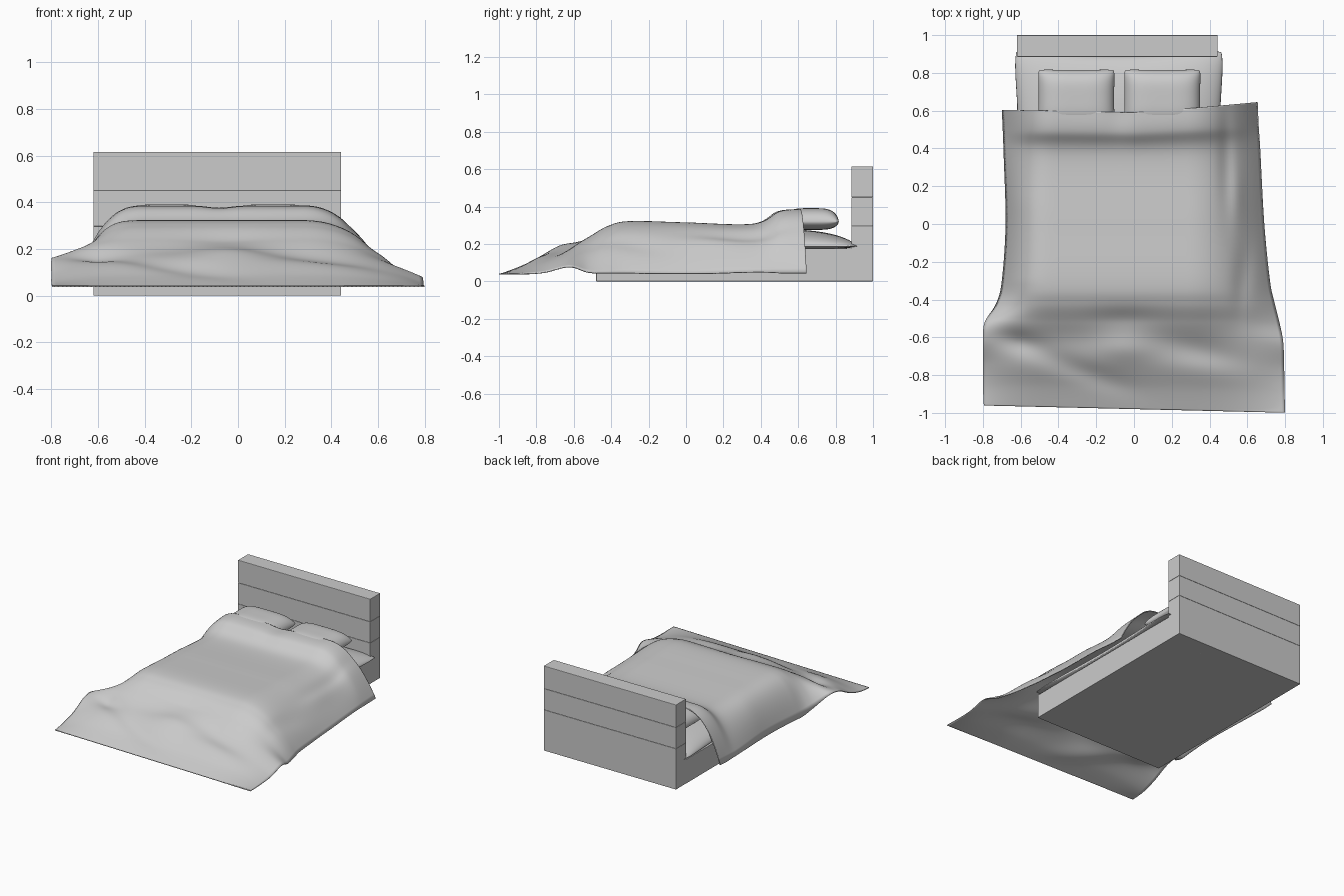
import bpy, bmesh, math

if "Cube" in bpy.data.objects:
    bpy.data.objects.remove(bpy.data.objects["Cube"])


def add_mesh(name, verts, faces, smooth=True):
    me = bpy.data.meshes.new(name)
    me.from_pydata(verts, [], faces)
    ob = bpy.data.objects.new(name, me)
    bpy.context.collection.objects.link(ob)
    bm = bmesh.new()
    bm.from_mesh(me)
    bmesh.ops.remove_doubles(bm, verts=bm.verts, dist=1e-5)
    bmesh.ops.recalc_face_normals(bm, faces=bm.faces)
    for f in bm.faces:
        f.smooth = smooth
    bm.to_mesh(me)
    bm.free()
    return ob


def box(name, x, y, z, bevel):
    v = [(a, b, c) for a in x for b in y for c in z]
    f = [(0, 1, 3, 2), (4, 6, 7, 5), (0, 4, 5, 1), (2, 3, 7, 6), (0, 2, 6, 4), (1, 5, 7, 3)]
    ob = add_mesh(name, v, f, False)
    m = ob.modifiers.new("bevel", 'BEVEL')
    m.width, m.segments = bevel, 2
    return ob


def grid_faces(nx, ny, start=0):
    return [(start + j * nx + i, start + j * nx + i + 1,
             start + (j + 1) * nx + i + 1, start + (j + 1) * nx + i)
            for j in range(ny - 1) for i in range(nx - 1)]


def cushion(name, cx, cy, rim, hx, hy, up, down, power, pinch):
    n, verts, faces = 41, [], []
    for h in (up, -down):
        faces += grid_faces(n, n, len(verts))
        for j in range(n):
            for i in range(n):
                u = math.sin(math.pi / 2 * (2 * i / (n - 1) - 1))
                v = math.sin(math.pi / 2 * (2 * j / (n - 1) - 1))
                puff = max(0, (1 - abs(u) ** power) * (1 - abs(v) ** power)) ** 0.55
                # pinched sides and rounded corners
                x = cx + hx * u * (1 - pinch * (1 - v * v) - 0.03 * abs(v) ** 12)
                y = cy + hy * v * (1 - pinch * (1 - u * u) - 0.03 * abs(u) ** 12)
                verts.append((x, y, rim + h * puff))
    return add_mesh(name, verts, faces)


# Bed base and three-board headboard
X = (-0.62, 0.442)
box("bed_base", X, (-0.48, 0.89), (0, 0.175), 0.002)
for k, z in enumerate([(0, 0.296), (0.296, 0.45), (0.45, 0.615)]):
    box(f"headboard_plank_{k + 1}", X, (0.885, 1.0), z, 0.003)

# Mattress and two pillows
cushion("mattress", -0.08, 0.22, 0.187, 0.56, 0.71, 0.095, 0.025, 4, 0.06)
for side, cx in (("left", -0.305), ("right", 0.15)):
    cushion("pillow_" + side, cx, 0.668, 0.318, 0.203, 0.15, 0.073, 0.043, 4, 0.015)

# Blanket stations: y, left x, right x, left z, middle z, right z
ST = [(0.61, -0.70, 0.655, 0.05, 0.386, 0.045),
      (0.50, -0.695, 0.66, 0.04, 0.374, 0.045),
      (0.36, -0.69, 0.67, 0.04, 0.308, 0.05),
      (0.00, -0.68, 0.69, 0.04, 0.315, 0.04),
      (-0.30, -0.70, 0.72, 0.04, 0.322, 0.045),
      (-0.42, -0.73, 0.745, 0.08, 0.295, 0.045),
      (-0.52, -0.79, 0.77, 0.155, 0.238, 0.05),
      (-0.62, -0.80, 0.79, 0.15, 0.185, 0.08),
      (-0.75, -0.80, 0.795, 0.09, 0.145, 0.05),
      (-0.87, -0.80, 0.797, 0.055, 0.085, 0.042),
      (-0.98, -0.795, 0.80, 0.042, 0.042, 0.04)]

# Folds: x, y, long spread, short spread, height, angle
FOLDS = [(-0.05, -0.66, 0.17, 0.08, 0.025, 0), (-0.30, -0.77, 0.25, 0.06, -0.018, -0.35),
         (0.38, -0.68, 0.22, 0.07, -0.02, -0.2), (-0.64, -0.62, 0.16, 0.06, -0.028, -0.2),
         (0.49, 0.35, 0.25, 0.04, -0.015, 1.57), (0.59, -0.25, 0.18, 0.05, -0.018, 1.45),
         (0.55, 0.15, 0.15, 0.04, 0.012, 1.57), (-0.08, 0.60, 0.12, 0.07, -0.01, 1.57),
         (-0.05, -0.50, 0.18, 0.06, -0.012, 0)]


def station(t):
    k = min(int(t), len(ST) - 2)
    f = t - k
    p = [ST[max(0, min(len(ST) - 1, k + d))] for d in (-1, 0, 1, 2)]
    return [b + 0.5 * f * (c - a + f * (2 * a - 5 * b + 4 * c - d + f * (3 * (b - c) + d - a)))
            for a, b, c, d in zip(*p)]


def blanket_point(s, t):
    y, xl, xr, zl, zc, zr = station(t)
    x = xl + (xr - xl) * s
    a = min(1, (x - xl) / (-0.40 - xl))
    b = min(1, (xr - x) / (xr - 0.28))
    mid = max(0, min(1, (0.42 - y) / 0.3)) * max(0, min(1, (y + 0.5) / 0.2))
    z = zc - (zc - zl) * (1 - a) ** (2.6 + 0.9 * mid) - (zc - zr) * (1 - b) ** 2.2
    fade = min(1, 8 * s, 8 * (1 - s))
    for fx, fy, sx, sy, h, ang in FOLDS:
        c, n = math.cos(ang), math.sin(ang)
        u, v = (x - fx) * c + (y - fy) * n, (y - fy) * c - (x - fx) * n
        z += fade * h * math.exp(-(u / sx) ** 2 - (v / sy) ** 2)
    # slightly skewed head and foot hems
    if y > 0.3:
        y += (y - 0.3) / 0.31 * (0.07 * max(0, x) ** 1.2 - 0.02 * (1 - abs(x)))
    elif y < -0.5:
        y -= (y + 0.5) / -0.48 * 0.024 * x
    return (x, y, max(z, 0.042))


NX, NY = 91, 101
pts = [blanket_point(i / (NX - 1), j / (NY - 1) * (len(ST) - 1))
       for j in range(NY) for i in range(NX)]
blanket = add_mesh("blanket", pts, grid_faces(NX, NY))
if sum(p.normal.z for p in blanket.data.polygons) < 0:
    blanket.data.flip_normals()
sol = blanket.modifiers.new("thickness", 'SOLIDIFY')
sol.thickness, sol.offset = 0.006, -1
